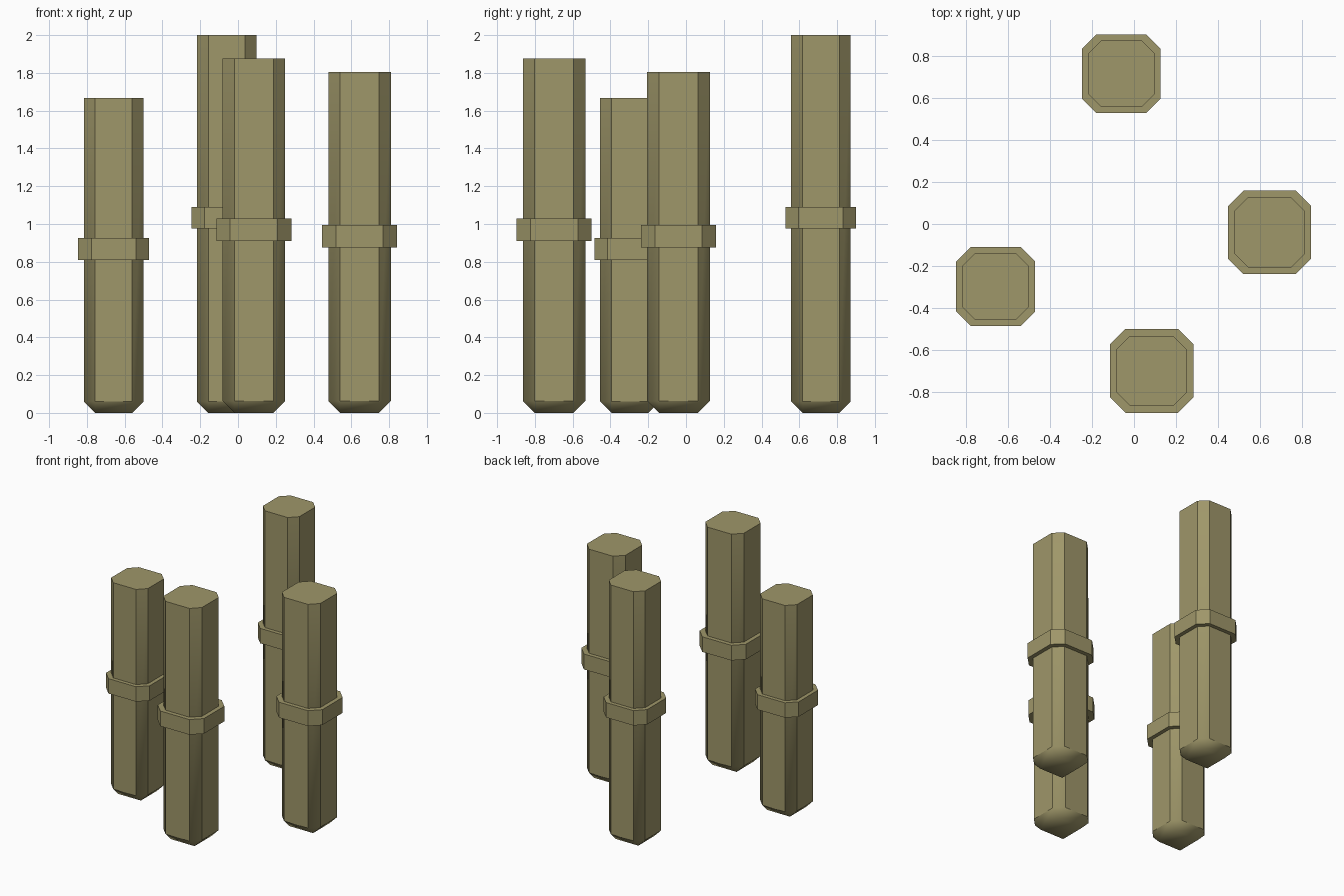
import bpy, bmesh

if "Cube" in bpy.data.objects:
    bpy.data.objects.remove(bpy.data.objects["Cube"])

# Single olive wood colour
wood = bpy.data.materials.new("olive_wood")
wood.diffuse_color = (0.345, 0.308, 0.142, 1)
wood.use_nodes = True
wood.node_tree.nodes["Principled BSDF"].inputs["Base Color"].default_value = wood.diffuse_color


def octagon(half, flat):
    """Square outline with cut corners; flat is the half-length of each side."""
    return [(half, -flat), (half, flat), (flat, half), (-flat, half),
            (-half, flat), (-half, -flat), (-flat, -half), (flat, -half)]


def finish(name, bm, loc):
    bmesh.ops.recalc_face_normals(bm, faces=bm.faces[:])
    mesh = bpy.data.meshes.new(name)
    bm.to_mesh(mesh)
    bm.free()
    mesh.materials.append(wood)
    obj = bpy.data.objects.new(name, mesh)
    obj.location = (loc[0], loc[1], 0)
    bpy.context.collection.objects.link(obj)


def post(name, loc, half, height):
    """Cut-corner post with a flat top and a chamfered foot."""
    cut = half * 0.38
    flat = half - cut
    bm = bmesh.new()
    low = [bm.verts.new((x, y, cut)) for x, y in octagon(half, flat)]
    top = [bm.verts.new((x, y, height)) for x, y in octagon(half, flat)]
    base = [bm.verts.new((x * flat, y * flat, 0))
            for x, y in ((1, -1), (1, 1), (-1, 1), (-1, -1))]
    bm.faces.new(top)
    bm.faces.new(base[::-1])
    mains = []
    for i in range(8):
        j = (i + 1) % 8
        f = bm.faces.new((low[i], low[j], top[j], top[i]))
        if i % 2 == 0:
            mains.append(f)
    for k in range(4):
        a, b = 2 * k, 2 * k + 1
        n = (k + 1) % 4
        bm.faces.new((base[k], base[n], low[b], low[a]))      # foot chamfer
        bm.faces.new((base[n], low[(b + 1) % 8], low[b]))     # foot corner
    # Foot and corner strips blend softly; broad sides and top stay crisp
    for f in bm.faces:
        f.smooth = True
    for e in bm.edges:
        at_top = all(v.co.z > height - 1e-4 for v in e.verts)
        if at_top or any(f in mains for f in e.link_faces):
            e.smooth = False
    finish(name, bm, loc)


def collar(name, loc, half, z0, z1):
    """Flat-shaded band around the post."""
    bm = bmesh.new()
    outline = octagon(half, half * 0.63)
    lo = [bm.verts.new((x, y, z0)) for x, y in outline]
    hi = [bm.verts.new((x, y, z1)) for x, y in outline]
    bm.faces.new(lo[::-1])
    bm.faces.new(hi)
    for i in range(8):
        j = (i + 1) % 8
        bm.faces.new((lo[i], lo[j], hi[j], hi[i]))
    finish(name, bm, loc)


# name, centre, post half width, height, collar half width, collar bottom and top
POSTS = [
    ("left", (-0.658, -0.297), 0.158, 1.667, 0.188, 0.81, 0.926),
    ("back", (-0.06, 0.714), 0.157, 2.0, 0.187, 0.975, 1.091),
    ("front", (0.084, -0.698), 0.166, 1.875, 0.199, 0.91, 1.028),
    ("right", (0.644, -0.04), 0.166, 1.805, 0.198, 0.875, 0.995),
]
for side, loc, half, height, chalf, z0, z1 in POSTS:
    post(side + "_post", loc, half, height)
    collar(side + "_collar", loc, chalf, z0, z1)
